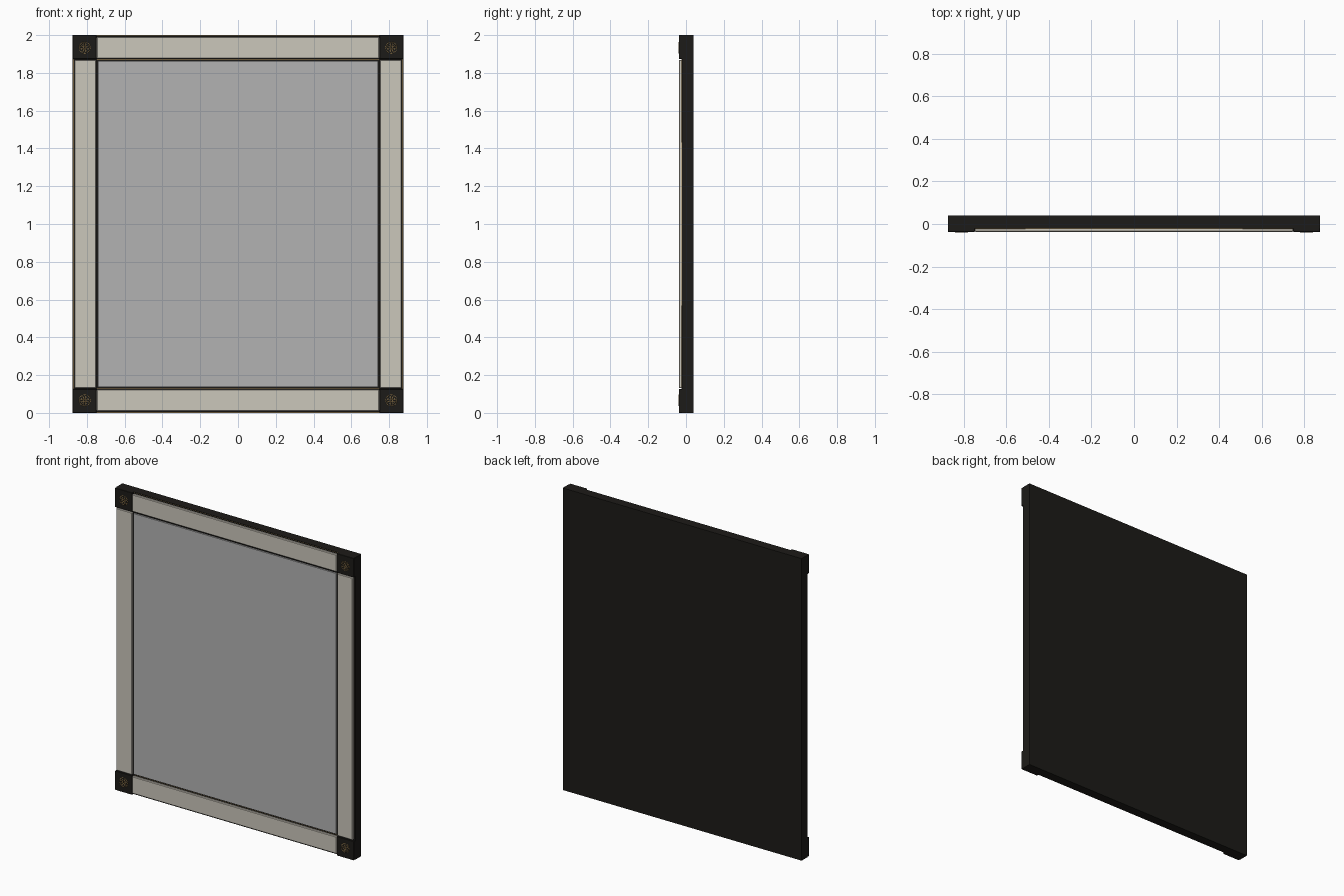
import bpy, bmesh, math
from mathutils import Matrix, Vector

if "Cube" in bpy.data.objects:
    bpy.data.objects.remove(bpy.data.objects["Cube"])


def material(name, color):
    m = bpy.data.materials.new(name)
    m.diffuse_color = (*color, 1)
    m.use_nodes = True
    m.node_tree.nodes["Principled BSDF"].inputs["Base Color"].default_value = m.diffuse_color
    return m


BLACK = material("black_wood", (0.012, 0.011, 0.009))
CREAM = material("cream_inlay", (0.60, 0.57, 0.50))
GOLD = material("gold", (0.42, 0.27, 0.10))
GLASS = material("mirror_grey", (0.45, 0.45, 0.45))


def finish(name, bm, mat):
    bmesh.ops.recalc_face_normals(bm, faces=bm.faces)
    me = bpy.data.meshes.new(name)
    bm.to_mesh(me)
    bm.free()
    ob = bpy.data.objects.new(name, me)
    bpy.context.collection.objects.link(ob)
    me.materials.append(mat)
    return ob


def box(name, x, y, z, mat, bevel=0):
    bm = bmesh.new()
    mid = [(a + b) / 2 for a, b in (x, y, z)]
    size = [b - a for a, b in (x, y, z)]
    bmesh.ops.create_cube(bm, size=1, matrix=Matrix.Translation(mid) @ Matrix.Diagonal((*size, 1)))
    ob = finish(name, bm, mat)
    if bevel:
        mod = ob.modifiers.new("bevel", 'BEVEL')
        mod.width, mod.segments = bevel, 1
    return ob


def gold_line(name, loops, radius):
    # raised thin line work, as a bevelled curve; each loop is closed
    cu = bpy.data.curves.new(name, 'CURVE')
    cu.dimensions = '3D'
    cu.bevel_depth, cu.bevel_resolution = radius, 1
    for pts in loops:
        sp = cu.splines.new('POLY')
        sp.points.add(len(pts) - 1)
        for p, co in zip(sp.points, pts):
            p.co = (*co, 1)
        sp.use_cyclic_u = True
    ob = bpy.data.objects.new(name, cu)
    bpy.context.collection.objects.link(ob)
    cu.materials.append(GOLD)


W, H, B = 0.875, 2.0, 0.127      # half width, height, border width
FRONT, BASE, BACK = -0.038, -0.022, 0.04
IX, LIP, GAP = W - B, 0.009, 0.006

# backing board and mirror pane
box("backing_board", (-W, W), (BASE, BACK), (0, H), BLACK)
box("mirror_pane", (-IX + GAP, IX - GAP), (-0.032, BASE + 0.002), (B + 0.01, H - B - 0.01), GLASS)

# pale border panels
for s, side in ((-1, "left"), (1, "right")):
    x = sorted((s * (IX + 0.003), s * (W - LIP)))
    box(side + "_border_panel", x, (FRONT, BASE + 0.002), (B + 0.004, H - B - 0.004), CREAM, 0.004)
for z, side in (((LIP, B - 0.003), "bottom"), ((H - B + 0.003, H - LIP), "top")):
    box(side + "_border_panel", (-IX - 0.001, IX + 0.001), (FRONT, BASE + 0.002), z, CREAM, 0.004)


# fine gold beads along the outer and inner edges
def rect(x, y, z):
    return [(-x, y, z), (x, y, z), (x, y, H - z), (-x, y, H - z)]


gold_line("outer_gold_bead", [rect(W - 0.003, BASE, 0.003)], 0.0012)
gold_line("inner_gold_bead", [rect(IX - 0.001, BASE, B + 0.001)], 0.0012)


# corner blocks with openwork rosettes
def circle(cx, cz, r, n=32):
    return [(cx + r * math.cos(i * math.tau / n), FRONT, cz + r * math.sin(i * math.tau / n)) for i in range(n)]


def petal(cx, cz, ang, r0, r1, w, n=10):
    pts = []
    for i in range(n):
        t = i * math.tau / n
        u = (r0 + r1) / 2 - (r1 - r0) / 2 * math.cos(t)
        v = w * math.sin(t)
        pts.append((cx + u * math.cos(ang) - v * math.sin(ang), FRONT,
                    cz + u * math.sin(ang) + v * math.cos(ang)))
    return pts


for sx, xn in ((-1, "left"), (1, "right")):
    for top, zn in ((False, "bottom"), (True, "top")):
        name = f"{zn}_{xn}_corner"
        x = sorted((sx * (IX + 0.001), sx * W))
        z = (H - B, H) if top else (0, B)
        box(name + "_block", x, (FRONT, BASE + 0.002), z, BLACK, 0.002)
        cx, cz = sx * (W - B / 2), sum(z) / 2 + (-0.003 if top else 0.003)
        loops = [circle(cx, cz, 0.030), circle(cx, cz, 0.006, 12)]
        loops += [petal(cx, cz, k * math.tau / 8, 0.008, 0.027, 0.006) for k in range(8)]
        gold_line(name + "_rosette", loops, 0.0011)
